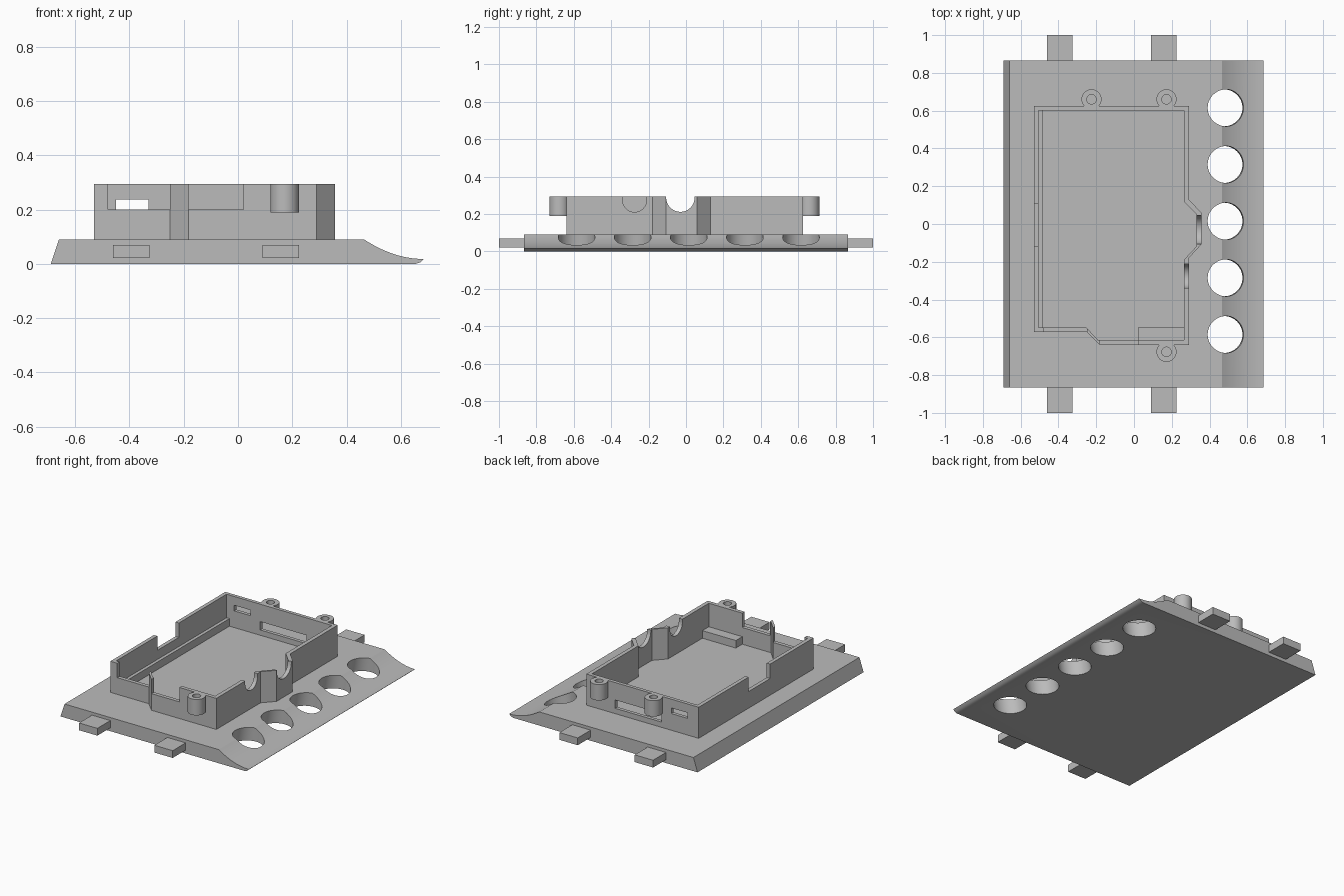
import bpy, bmesh, math
from mathutils import Matrix, Vector

cube = bpy.data.objects.get("Cube")
if cube:
    bpy.data.objects.remove(cube, do_unlink=True)

grey = bpy.data.materials.new("plain_grey")
grey.use_nodes = True
grey.diffuse_color = (0.5, 0.5, 0.5, 1)
grey.node_tree.nodes["Principled BSDF"].inputs["Base Color"].default_value = (0.5, 0.5, 0.5, 1)


def finish(name, bm):
    bmesh.ops.recalc_face_normals(bm, faces=bm.faces)
    mesh = bpy.data.meshes.new(name)
    bm.to_mesh(mesh)
    bm.free()
    mesh.materials.append(grey)
    obj = bpy.data.objects.new(name, mesh)
    bpy.context.collection.objects.link(obj)
    return obj


def prism(name, points, lo, hi, along_y=False):
    """Extrude an outline along z, or an x-z profile along y."""
    place = (lambda a, b, d: (a, d, b)) if along_y else (lambda a, b, d: (a, b, d))
    bm = bmesh.new()
    face = bm.faces.new([bm.verts.new(place(a, b, lo)) for a, b in points])
    new = bmesh.ops.extrude_face_region(bm, geom=[face])["geom"]
    shift = Vector(place(0, 0, hi - lo))
    bmesh.ops.translate(bm, vec=shift, verts=[v for v in new if isinstance(v, bmesh.types.BMVert)])
    return finish(name, bm)


def box(name, x, y, z):
    return prism(name, [(x[0], y[0]), (x[1], y[0]), (x[1], y[1]), (x[0], y[1])], *z)


def cylinder(name, centre, radius, depth, tilt=0.0):
    bm = bmesh.new()
    matrix = Matrix.Translation(centre) @ Matrix.Rotation(tilt, 4, "Y")
    bmesh.ops.create_cone(bm, cap_ends=True, segments=48, radius1=radius, radius2=radius,
                          depth=depth, matrix=matrix)
    return finish(name, bm)


def cut(target, cutter):
    mod = target.modifiers.new("cut", "BOOLEAN")
    mod.operation = "DIFFERENCE"
    mod.solver = "EXACT"
    mod.object = cutter
    bpy.context.view_layer.objects.active = target
    bpy.ops.object.modifier_apply(modifier=mod.name)
    bpy.data.objects.remove(cutter, do_unlink=True)


def smooth(obj):
    bpy.ops.object.select_all(action="DESELECT")
    obj.select_set(True)
    bpy.context.view_layer.objects.active = obj
    bpy.ops.object.shade_smooth_by_angle(angle=math.radians(30))


TOP, DECK = 0.295, 0.09

# Base plate with sloped back edge and a concave ramp
ramp = []
for i in range(17):
    t = 1 - i / 16
    ramp.append((0.685 - 0.22 * t, 0.018 + 0.072 * t * t))
profile = [(-0.69, 0), (-0.66, DECK)] + ramp + [(0.672, 0.006), (0.655, 0)]
base = prism("base_plate", profile, -0.865, 0.865, along_y=True)

# Row of finger holes through the ramp
for i in range(5):
    cut(base, cylinder("hole_cutter", (0.482, 0.615 - 0.3 * i, 0.045), 0.098, 0.5, math.radians(9)))
smooth(base)

# Side tabs
for side, sy in (("front", -1), ("back", 1)):
    for end, x in (("right", -0.393), ("left", 0.157)):
        box(f"{side}_{end}_tab", (x - 0.067, x + 0.067), sorted((sy * 0.86, sy)), (0.022, 0.07))

# Tray wall: outer outline minus inner outline
outer = [(-0.53, 0.625), (-0.53, -0.573), (-0.25, -0.573), (-0.183, -0.64), (0.29, -0.64),
         (0.29, -0.18), (0.357, -0.108), (0.357, 0.06), (0.29, 0.13), (0.29, 0.625)]
inner = [(-0.505, 0.602), (-0.505, -0.548), (-0.252, -0.548), (-0.19, -0.615), (0.264, -0.615),
         (0.264, -0.19), (0.331, -0.118), (0.331, 0.05), (0.264, 0.12), (0.264, 0.602)]
wall = prism("tray_wall", outer, 0.08, TOP)
cut(wall, prism("inner_cutter", inner, 0.0, 0.5))

# Notches in the rim and windows in the back wall
openings = [
    ((-0.48, -0.25), (-0.7, -0.53), (0.2, 0.4)),
    ((-0.183, 0.02), (-0.7, -0.6), (0.2, 0.4)),
    ((-0.6, -0.49), (-0.12, 0.105), (0.2, 0.4)),
    ((-0.45, -0.33), (0.59, 0.64), (0.2, 0.237)),
    ((-0.26, 0.08), (0.59, 0.64), (0.125, 0.18)),
]
for x, y, z in openings:
    cut(wall, box("opening_cutter", x, y, z))

# Round cable cradles
for x, y, z, r in ((0.345, -0.03, 0.288, 0.076), (0.278, -0.275, 0.275, 0.064)):
    cut(wall, cylinder("cradle_cutter", (x, y, z), r, 0.05, math.pi / 2))
    cut(wall, box("cradle_mouth_cutter", (x - 0.025, x + 0.025), (y - r, y + r), (z, 0.4)))
smooth(wall)

# Inner ledge and support block
box("inner_ledge", (-0.51, -0.484), (-0.55, 0.605), (0.08, 0.14))
box("support_block", (0.02, 0.268), (-0.62, -0.548), (0.08, 0.14))

# Screw bosses
for name, x, y in (("front_left", 0.172, -0.677), ("back_left", 0.172, 0.66), ("back_right", -0.225, 0.66)):
    boss = cylinder(f"{name}_screw_boss", (x, y, (TOP + 0.19) / 2), 0.053, TOP - 0.19)
    cut(boss, cylinder("screw_cutter", (x, y, 0.25), 0.025, 0.3))
    smooth(boss)
